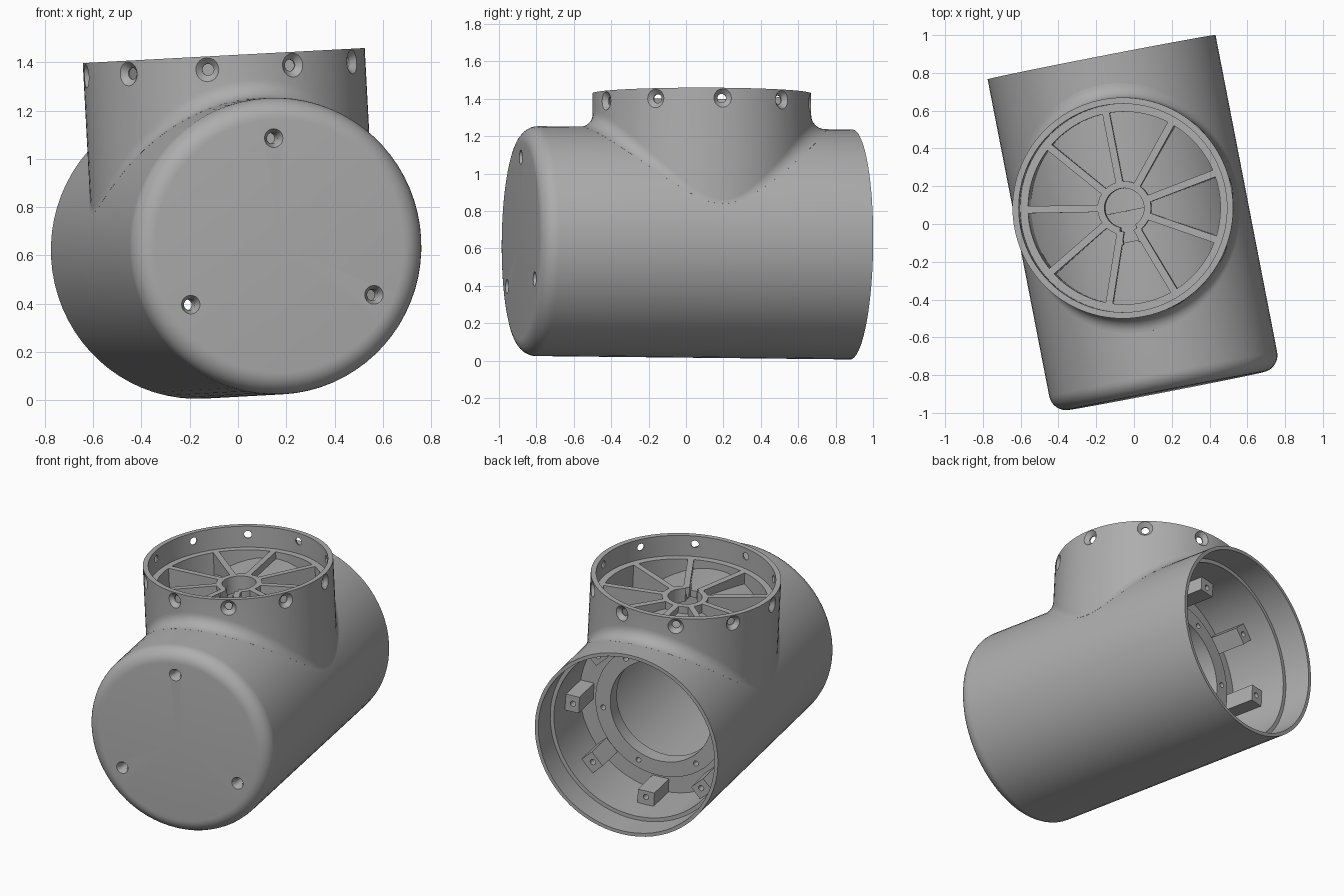
import bpy, bmesh
from math import sin, cos, pi, sqrt, radians
from mathutils import Matrix, Vector

cube = bpy.data.objects.get("Cube")
if cube:
    bpy.data.objects.remove(cube, do_unlink=True)

# Material
grey = bpy.data.materials.new("plain grey")
grey.use_nodes = True
COLOUR = (0.42, 0.42, 0.42, 1)
grey.diffuse_color = COLOUR
grey.node_tree.nodes["Principled BSDF"].inputs["Base Color"].default_value = COLOUR

# Main sizes: tube along local y, collar along local z
R, RC, FILLET = 0.615, 0.585, 0.08
CY, TOP, SPOKE_TOP = 0.086, 0.80, 0.66
HUB = 0.105
POSE = (Matrix.Translation((0, 0, 0.63)) @ Matrix.Rotation(radians(11), 4, 'Z')
        @ Matrix.Rotation(radians(-0.6), 4, 'X') @ Matrix.Rotation(radians(-3), 4, 'Y'))
TO_BACK = Matrix.Rotation(-pi / 2, 4, 'X')   # z axis -> +y
TO_FRONT = Matrix.Rotation(pi / 2, 4, 'X')   # z axis -> -y


def finish(name, bm):
    bmesh.ops.recalc_face_normals(bm, faces=bm.faces)
    bm.transform(POSE)
    mesh = bpy.data.meshes.new(name)
    bm.to_mesh(mesh)
    bm.free()
    ob = bpy.data.objects.new(name, mesh)
    mesh.materials.append(grey)
    bpy.context.collection.objects.link(ob)
    return ob


def activate(ob):
    bpy.ops.object.select_all(action='DESELECT')
    ob.select_set(True)
    bpy.context.view_layer.objects.active = ob


def cut(ob, cutter):
    mod = ob.modifiers.new("holes", 'BOOLEAN')
    mod.operation, mod.solver, mod.object = 'DIFFERENCE', 'EXACT', cutter
    mod.use_self = True
    activate(ob)
    bpy.ops.object.modifier_apply(modifier=mod.name)
    bpy.data.objects.remove(cutter, do_unlink=True)


def smooth(ob):
    activate(ob)
    bpy.ops.object.shade_smooth_by_angle(angle=radians(30))


def lathe(bm, profile, matrix, steps):
    """Revolve (radius, height) points about z."""
    part = bmesh.new()
    vs = [part.verts.new((r, 0, h)) for r, h in profile]
    es = [part.edges.new(p) for p in zip(vs, vs[1:])]
    bmesh.ops.spin(part, geom=vs + es, cent=(0, 0, 0), axis=(0, 0, 1),
                   angle=2 * pi, steps=steps)
    bmesh.ops.remove_doubles(part, verts=part.verts, dist=1e-5)
    part.transform(matrix)
    temp = bpy.data.meshes.new("temp")
    part.to_mesh(temp)
    part.free()
    bm.from_mesh(temp)
    bpy.data.meshes.remove(temp)


def loft(bm, rings, closed):
    """Skin closed cross-sections, joined end to end or capped."""
    rows = [[bm.verts.new(p) for p in ring] for ring in rings]
    pairs = list(zip(rows, rows[1:])) + ([(rows[-1], rows[0])] if closed else [])
    for a, b in pairs:
        for i in range(len(a)):
            j = (i + 1) % len(a)
            bm.faces.new((a[i], a[j], b[j], b[i]))
    if not closed:
        bm.faces.new(rows[0])
        bm.faces.new(rows[-1])


def box(bm, centre, size, turn=Matrix()):
    m = turn @ Matrix.Translation(centre) @ Matrix.Diagonal((*size, 1))
    bmesh.ops.create_cube(bm, size=1, matrix=m)


def screw_hole(bm, matrix, inner, outer, sink, depth):
    lathe(bm, [(0, -depth), (inner, -depth), (inner, -sink), (outer, 0),
               (outer, 0.04), (0, 0.04)], matrix, 20)


def skin_z(r, x):
    return sqrt(max(r * r - x * x, 0))


# Tube: closed rounded front, open stepped back, inner ring plate
E = 0.09
profile = [(0, -0.9)]
for i in range(9):
    a = i * pi / 16
    profile.append((R - E + E * sin(a), -0.9 + E - E * cos(a)))
profile += [(R, 0.9), (0.592, 0.9), (0.592, 0.72), (0.567, 0.72), (0.567, 0.33),
            (0.44, 0.33), (0.44, 0.38), (0.34, 0.38), (0.34, 0.28), (0.555, 0.28),
            (0.555, 0.08), (0.57, 0.08), (0.57, -0.8), (0, -0.8)]
bm = bmesh.new()
lathe(bm, profile, TO_BACK, 72)
tube = finish("main_tube", bm)

# Tube holes: cap screws, ring plate screws, hub opening with slot
bm = bmesh.new()
for k in range(3):
    a = pi / 2 + k * 2 * pi / 3
    at = Matrix.Translation((0.447 * cos(a), -0.9, 0.447 * sin(a)))
    screw_hole(bm, at @ TO_FRONT, 0.023, 0.039, 0.03, 0.2)
for k in range(6):
    a = radians(50 + 60 * k)
    at = Matrix.Translation((0.39 * cos(a), 0.38, 0.39 * sin(a)))
    screw_hole(bm, at @ TO_BACK, 0.016, 0.017, 0.01, 0.06)
lathe(bm, [(0, 0.4), (HUB, 0.4), (HUB, 0.7), (0, 0.7)],
      Matrix.Translation((0, CY, 0)), 40)
box(bm, (0, CY - 0.11, 0.55), (0.08, 0.14, 0.29))
cut(tube, finish("tube_cutter", bm))
smooth(tube)

# Collar: ring wall, inner ledge and rolling fillet onto the tube
bm = bmesh.new()
sections = []
COUNT, ARC = 96, 8
for k in range(COUNT):
    t = 2 * pi * k / COUNT
    c, s = cos(t), sin(t)

    def at(r, z):
        return Vector((r * c, CY + r * s, z))

    ball = at(RC + FILLET, skin_z(R + FILLET, (RC + FILLET) * c))
    to_wall = Vector((-c, -s, 0))
    to_tube = Vector((-ball.x, 0, -ball.z)).normalized()
    arc = [ball + FILLET * to_wall.slerp(to_tube, i / ARC) for i in range(ARC + 1)]
    foot = arc[-1]
    sunk = Vector((foot.x * 0.965, foot.y, foot.z * 0.965))
    sections.append([at(RC, TOP)] + arc + [
        sunk, at(0.51, skin_z(0.595, 0.51 * c)), at(0.51, SPOKE_TOP),
        at(0.552, SPOKE_TOP), at(0.552, TOP)])
loft(bm, sections, True)
collar = finish("collar", bm)

# Ten countersunk holes around the collar
bm = bmesh.new()
for k in range(10):
    turn = Matrix.Translation((0, CY, 0)) @ Matrix.Rotation(k * pi / 5, 4, 'Z')
    out = Matrix.Translation((RC, 0, 0.745)) @ Matrix.Rotation(pi / 2, 4, 'Y')
    screw_hole(bm, turn @ out, 0.024, 0.05, 0.026, 0.1)
cut(collar, finish("collar_cutter", bm))
smooth(collar)

# Nine spokes standing on the tube
bm = bmesh.new()
for k in range(9):
    a = radians(90 + 40 * k)
    along, side = Vector((cos(a), sin(a), 0)), Vector((-sin(a), cos(a), 0))
    rings = []
    for i in range(9):
        mid = along * (0.125 + 0.39 * i / 8) + Vector((0, CY, 0))
        left, right = mid + side * 0.019, mid - side * 0.019
        rings.append([(left.x, left.y, SPOKE_TOP), (right.x, right.y, SPOKE_TOP),
                      (right.x, right.y, skin_z(0.59, right.x)),
                      (left.x, left.y, skin_z(0.59, left.x))])
    loft(bm, rings, False)
finish("spokes", bm)

# Hub ring, open at the slot
bm = bmesh.new()
rings = []
for i in range(41):
    a = radians(-90 + 22 + 316 * i / 40)
    ring = []
    for r, top in ((HUB, 1), (0.142, 1), (0.142, 0), (HUB, 0)):
        x = r * cos(a)
        ring.append((x, CY + r * sin(a), SPOKE_TOP if top else skin_z(0.585, x)))
    rings.append(ring)
loft(bm, rings, False)
# Cheeks beside the slot
for side in (-1, 1):
    box(bm, (side * 0.055, CY - 0.155, 0.622), (0.03, 0.07, 0.074))
smooth(finish("hub_ring", bm))

# Mounting brackets inside the open end
bm, holes = bmesh.new(), bmesh.new()
for k in range(8):
    turn = Matrix.Rotation(k * pi / 4, 4, 'Y')
    box(bm, (0.522, 0.44, 0), (0.096, 0.22, 0.11), turn)
    screw_hole(holes, turn @ Matrix.Translation((0.515, 0.55, 0)) @ TO_BACK,
               0.017, 0.018, 0.01, 0.1)
brackets = finish("inner_brackets", bm)
cut(brackets, finish("bracket_cutter", holes))
smooth(brackets)
